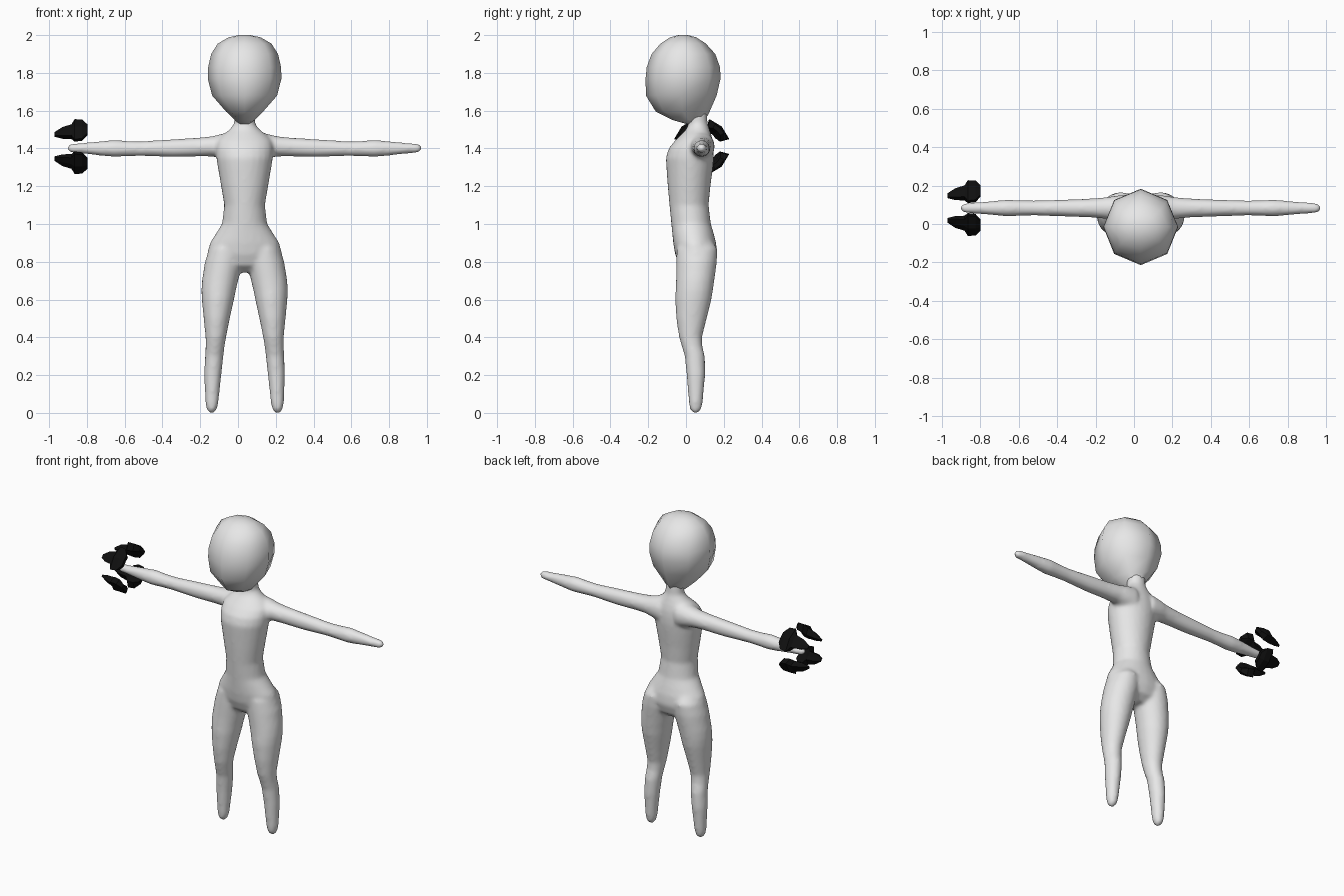
import bpy, bmesh, math
from mathutils import Vector

CX = 0.035               # middle line of the figure
ARM_Y, ARM_Z = 0.083, 1.405


def material(name, rgb):
    m = bpy.data.materials.new(name)
    m.diffuse_color = (*rgb, 1)
    return m


grey = material("light grey", (0.8, 0.8, 0.8))
black = material("black", (0.005, 0.005, 0.005))


def skin(bm, rings):
    """Join equal rings of points into a closed tube."""
    loops = [[bm.verts.new(p) for p in ring] for ring in rings]
    n = len(loops[0])
    for a, b in zip(loops, loops[1:]):
        for i in range(n):
            j = (i + 1) % n
            bm.faces.new((a[i], a[j], b[j], b[i]))
    bm.faces.new(loops[0][::-1])
    bm.faces.new(loops[-1])


def upright(z, x, half_x, y0, y1, n=24, turn=0.0):
    """Horizontal oval ring at height z."""
    return [Vector((x + half_x * math.cos(turn + 2 * math.pi * i / n),
                    (y0 + y1) / 2 + (y1 - y0) / 2 * math.sin(turn + 2 * math.pi * i / n), z))
            for i in range(n)]


def sideways(x, ry, z0, z1, n=20):
    """Ring across an arm at position x."""
    return [Vector((x, ARM_Y + ry * math.cos(2 * math.pi * i / n),
                    (z0 + z1) / 2 + (z1 - z0) / 2 * math.sin(2 * math.pi * i / n)))
            for i in range(n)]


def finish(bm, name, mat):
    bmesh.ops.recalc_face_normals(bm, faces=bm.faces)
    me = bpy.data.meshes.new(name)
    bm.to_mesh(me)
    bm.free()
    me.materials.append(mat)
    ob = bpy.data.objects.new(name, me)
    bpy.context.collection.objects.link(ob)
    return ob


# Body: torso, legs and arms fused into one smooth skin
bm = bmesh.new()
torso = [  # z, half width, front y, back y
    (0.745, 0.09, 0.01, 0.10), (0.78, 0.17, -0.035, 0.145), (0.84, 0.2, -0.058, 0.165),
    (0.90, 0.184, -0.068, 0.16), (0.95, 0.152, -0.073, 0.147), (1.00, 0.12, -0.078, 0.132),
    (1.10, 0.108, -0.088, 0.12), (1.20, 0.125, -0.097, 0.13), (1.30, 0.142, -0.104, 0.143),
    (1.35, 0.15, -0.107, 0.148), (1.40, 0.152, -0.092, 0.148), (1.44, 0.145, -0.06, 0.143),
    (1.47, 0.118, -0.03, 0.135), (1.50, 0.08, 0.0, 0.125), (1.53, 0.056, 0.012, 0.115),
    (1.60, 0.055, 0.0, 0.11)]
skin(bm, [upright(z, CX, h, a, b) for z, h, a, b in torso])

leg = [  # z, inner offset, outer offset, front y, back y
    (0.0, 0.162, 0.188, 0.035, 0.065), (0.015, 0.148, 0.2, 0.022, 0.08),
    (0.05, 0.139, 0.208, 0.015, 0.088), (0.2, 0.123, 0.214, 0.003, 0.102),
    (0.3, 0.112, 0.21, -0.007, 0.1), (0.35, 0.106, 0.207, -0.022, 0.088),
    (0.4, 0.098, 0.207, -0.037, 0.085), (0.5, 0.078, 0.217, -0.052, 0.11),
    (0.6, 0.056, 0.227, -0.057, 0.135), (0.65, 0.046, 0.229, -0.055, 0.143),
    (0.7, 0.034, 0.226, -0.053, 0.15), (0.8, 0.012, 0.21, -0.052, 0.164),
    (0.87, 0.015, 0.188, -0.05, 0.166), (0.92, 0.04, 0.15, -0.02, 0.13)]
arm = [  # offset from middle, half depth, bottom z, top z
    (0.06, 0.07, 1.33, 1.49), (0.12, 0.066, 1.345, 1.478), (0.17, 0.058, 1.357, 1.465),
    (0.25, 0.05, 1.357, 1.457), (0.38, 0.045, 1.354, 1.449), (0.55, 0.039, 1.36, 1.438),
    (0.62, 0.04, 1.358, 1.44), (0.69, 0.044, 1.355, 1.445), (0.76, 0.038, 1.361, 1.439),
    (0.85, 0.03, 1.372, 1.43), (0.91, 0.027, 1.376, 1.426), (0.93, 0.02, 1.382, 1.42),
    (0.937, 0.01, 1.39, 1.41)]
for s in (-1, 1):
    skin(bm, [upright(z, CX + s * (i + o) / 2, (o - i) / 2, a, b) for z, i, o, a, b in leg])
    skin(bm, [sideways(CX + s * x, ry, a, b) for x, ry, a, b in arm])
body = finish(bm, "body", grey)
rm = body.modifiers.new("fuse", 'REMESH')
rm.mode = 'VOXEL'
rm.voxel_size = 0.011
rm.use_smooth_shade = True
sm = body.modifiers.new("soften", 'SMOOTH')
sm.factor = 0.5
sm.iterations = 8

# Head: eight-sided and low in detail, shaded smooth
bm = bmesh.new()
head = [  # z, half width, front y, back y
    (1.53, 0.03, 0.0, 0.08), (1.55, 0.052, -0.07, 0.102), (1.595, 0.098, -0.16, 0.125),
    (1.68, 0.172, -0.212, 0.162), (1.77, 0.195, -0.214, 0.183), (1.83, 0.193, -0.208, 0.18),
    (1.90, 0.177, -0.182, 0.155), (1.955, 0.142, -0.135, 0.105), (1.988, 0.085, -0.085, 0.055),
    (2.0, 0.03, -0.04, 0.01)]
skin(bm, [upright(z, CX, h, a, b, 8) for z, h, a, b in head])
for f in bm.faces:
    f.smooth = True
finish(bm, "head", grey)

# Four curved black claws floating around one hand
claw = [  # x, inner radius, outer radius, half angle
    (-0.972, 0.085, 0.096, 7), (-0.93, 0.085, 0.118, 16), (-0.882, 0.088, 0.132, 18),
    (-0.865, 0.1, 0.15, 30), (-0.825, 0.105, 0.15, 28), (-0.798, 0.115, 0.138, 14)]


def claw_ring(x, r0, r1, half, mid):
    pts = []
    for r, order in ((r0, (-1, 0, 1)), (r1, (1, 0, -1))):
        for k in order:
            a = math.radians(mid + k * half)
            pts.append(Vector((x, ARM_Y + r * math.cos(a), ARM_Z + 0.005 + r * math.sin(a))))
    return pts


for k, label in enumerate(("upper_back", "upper_front", "lower_front", "lower_back")):
    bm = bmesh.new()
    skin(bm, [claw_ring(*c, 45 + 90 * k) for c in claw])
    finish(bm, "claw_" + label, black)
